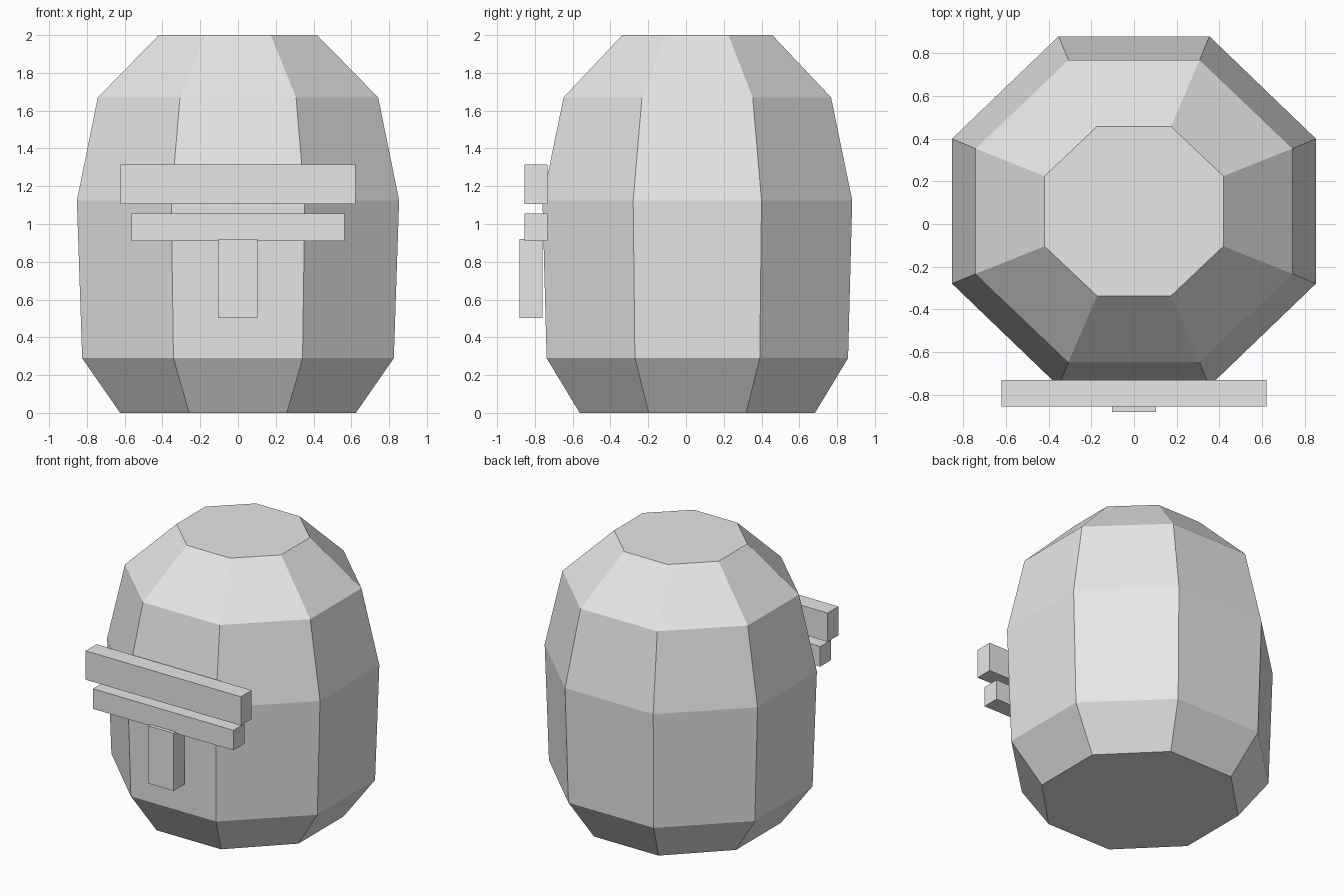
import bpy, bmesh, math

if "Cube" in bpy.data.objects:
    bpy.data.objects.remove(bpy.data.objects["Cube"])

grey = bpy.data.materials.new("light_grey")
grey.diffuse_color = (0.8, 0.8, 0.8, 1)
grey.use_nodes = True
grey.node_tree.nodes["Principled BSDF"].inputs["Base Color"].default_value = grey.diffuse_color


def finish(name, bm):
    bmesh.ops.recalc_face_normals(bm, faces=bm.faces)
    mesh = bpy.data.meshes.new(name)
    bm.to_mesh(mesh)
    bm.free()
    mesh.materials.append(grey)
    obj = bpy.data.objects.new(name, mesh)
    bpy.context.collection.objects.link(obj)


def box(name, half_width, y0, y1, z0, z1):
    bm = bmesh.new()
    bmesh.ops.create_cube(bm, size=1)
    for v in bm.verts:
        v.co = (v.co.x * 2 * half_width,
                y0 + (v.co.y + 0.5) * (y1 - y0),
                z0 + (v.co.z + 0.5) * (z1 - z0))
    finish(name, bm)


# Eight-sided barrel body: (height, half width, half depth) per ring
RINGS = [(0, 0.624, 0.623), (0.29, 0.825, 0.798), (1.125, 0.853, 0.82),
         (1.67, 0.742, 0.708), (2.0, 0.419, 0.397)]
CENTRE_Y, SIDES = 0.06, 8
bm = bmesh.new()
corner = 1 / math.cos(math.pi / SIDES)
loops = []
for z, hx, hy in RINGS:
    angles = [(i + 0.5) * math.tau / SIDES for i in range(SIDES)]
    loops.append([bm.verts.new((hx * corner * math.cos(a),
                                CENTRE_Y + hy * corner * math.sin(a), z))
                  for a in angles])
for low, high in zip(loops, loops[1:]):
    for i in range(SIDES):
        j = (i + 1) % SIDES
        bm.faces.new((low[i], low[j], high[j], high[i]))
bm.faces.new(loops[0][::-1])
bm.faces.new(loops[-1])
finish("body", bm)

# Front plates: two crossbars and a short upright
box("upper_bar", 0.622, -0.856, -0.732, 1.105, 1.314)
box("lower_bar", 0.563, -0.856, -0.732, 0.91, 1.055)
box("front_upright", 0.102, -0.882, -0.76, 0.503, 0.92)
